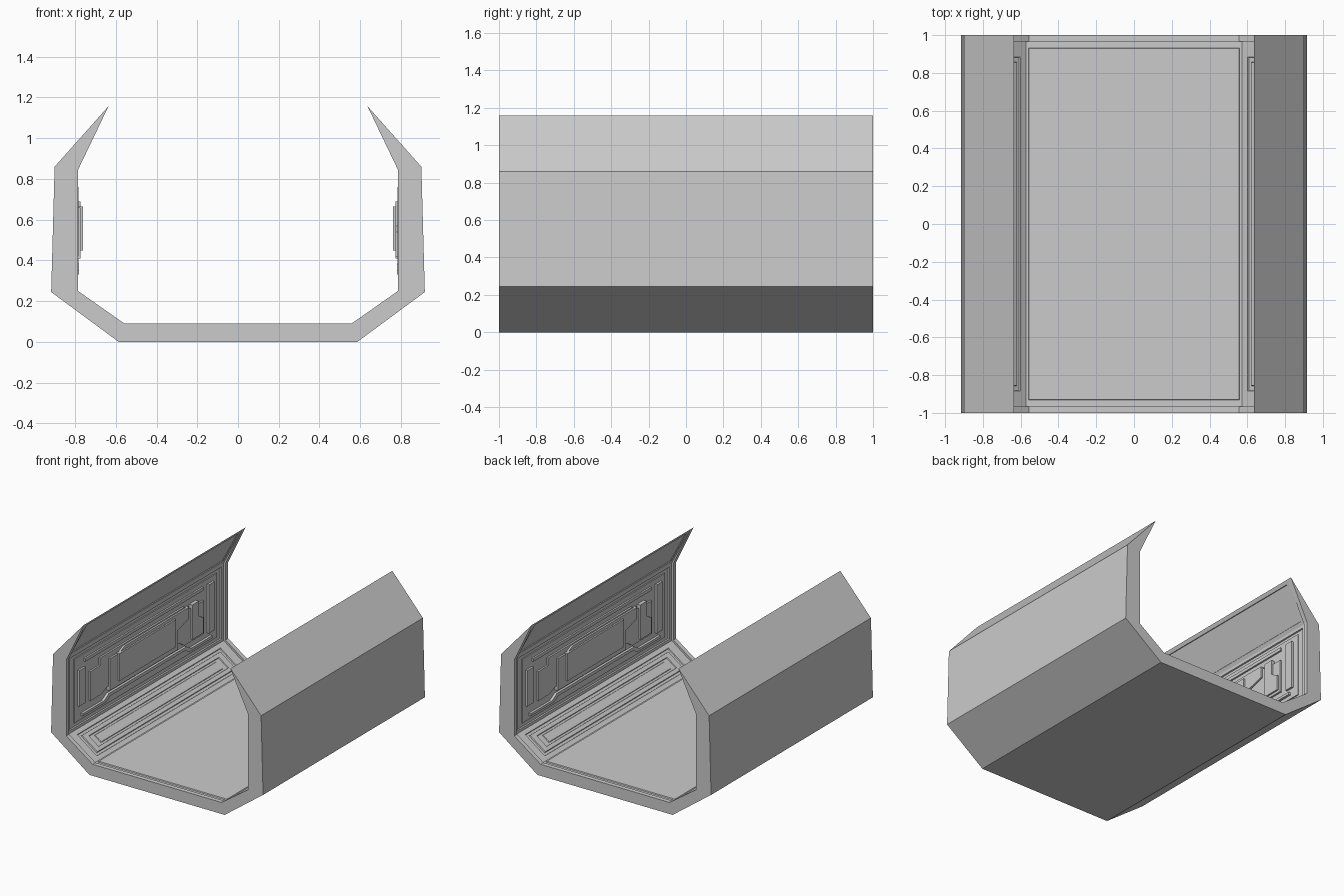
import bpy, bmesh, math
from mathutils import Matrix

if "Cube" in bpy.data.objects:
    bpy.data.objects.remove(bpy.data.objects["Cube"])

def finish(bm, name):
    bmesh.ops.recalc_face_normals(bm, faces=bm.faces[:])
    me = bpy.data.meshes.new(name)
    bm.to_mesh(me)
    bm.free()
    ob = bpy.data.objects.new(name, me)
    bpy.context.collection.objects.link(ob)
    return ob

# Cross-section loop: outer half, inner half, mirrored
TIP_OUT = [(.635, 1.158), (.90, .86), (.917, .245), (.585, 0)]

def loop(inner):
    flip = lambda pts: [(-x, z) for x, z in pts]
    return TIP_OUT + flip(TIP_OUT[::-1]) + flip(inner) + inner[::-1]

rib = loop([(.785, .845), (.785, .25), (.557, .09)])
mid = loop([(.799, .85), (.799, .243), (.573, .08)])

# Shell: end ribs with a recessed middle
bm = bmesh.new()
rings = [[bm.verts.new((x, y, z)) for x, z in prof] for y, prof in
         [(-1, rib), (-.965, rib), (-.965, mid), (.965, mid), (.965, rib), (1, rib)]]
n = len(rib)
for a, b in zip(rings, rings[1:]):
    for i in range(n):
        j = (i + 1) % n
        bm.faces.new((a[i], a[j], b[j], b[i]))
bm.faces.new(rings[0])
bm.faces.new(rings[-1])
bmesh.ops.remove_doubles(bm, verts=bm.verts[:], dist=.0001)
bmesh.ops.recalc_face_normals(bm, faces=bm.faces[:])

def step(face, du, dy, depth):
    """Inset by du across and dy along the length, then sink or raise."""
    for t, d in ((du, 0), (.003, depth)):
        bmesh.ops.inset_individual(bm, faces=[face], thickness=t, depth=d,
                                   use_even_offset=True)
        if d == 0:
            for v in face.verts:
                v.co.y -= math.copysign(dy - du, v.co.y)

inside = []
for f in bm.faces:
    ys = [v.co.y for v in f.verts]
    c = f.calc_center_median()
    if max(ys) - min(ys) > 1.5 and (f.normal.x * c.x < -.05 or f.normal.z > .9):
        inside.append((f, c))
for f, c in inside:
    if abs(c.x) < .1:                       # floor panel
        step(f, .015, .033, .008)
    elif c.z < .3:                          # sloped lower panels
        step(f, .035, .08, -.007)
        step(f, .018, .025, .009)
        step(f, .028, .05, -.007)
        step(f, .014, .05, .005)
    elif c.z < .8:                          # side walls
        step(f, .022, .03, -.010)
    else:                                   # overhang undersides
        step(f, .03, .03, -.006)
finish(bm, "corridor_shell")

# Wall plates: outlines in (y, z) with the x reach of the visible face
plates = {
    "wall_back_plate": (.800, [(-.88, .30), (.88, .30), (.88, .80), (-.88, .80)]),
    "wall_lower_strip": (.781, [(-.80, .33), (-.52, .33), (-.46, .36), (.46, .36),
                                (.52, .33), (.80, .33), (.80, .35), (.54, .35),
                                (.48, .385), (-.48, .385), (-.54, .35), (-.80, .35)]),
    "wall_upper_strip": (.787, [(-.76, .74), (.70, .74), (.70, .765), (-.76, .765)]),
    "wall_stepped_plate": (.786, [(-.70, .41), (-.56, .41), (-.50, .44), (.40, .44),
                                  (.46, .40), (.70, .40), (.70, .66), (.54, .66),
                                  (.46, .70), (-.58, .70), (-.58, .64), (-.70, .64)]),
    "wall_middle_plate": (.772, [(-.48, .41), (.36, .41), (.36, .56), (.50, .60),
                                 (.50, .69), (-.30, .69), (-.36, .66), (-.48, .66)]),
    "wall_core_plate": (.760, [(-.38, .45), (.32, .45), (.32, .665), (-.38, .665)]),
    "wall_front_bar": (.784, [(-.84, .42), (-.76, .42), (-.76, .70), (-.84, .70)]),
    "wall_rear_bar": (.784, [(.76, .38), (.83, .38), (.83, .76), (.76, .76)]),
    "wall_rear_block": (.773, [(.54, .42), (.68, .42), (.68, .54), (.62, .57),
                               (.62, .69), (.54, .69)]),
}
# The opposite wall is the same set turned half a circle
for side, angle in (("left", 0), ("right", math.pi)):
    for name, (reach, outline) in plates.items():
        bm = bmesh.new()
        face = bm.faces.new([bm.verts.new((-.815, y, z)) for y, z in outline])
        ext = bmesh.ops.extrude_face_region(bm, geom=[face])
        for v in ext["geom"]:
            if isinstance(v, bmesh.types.BMVert):
                v.co.x = -reach
        bm.transform(Matrix.Rotation(angle, 4, 'Z'))
        finish(bm, side + "_" + name)
